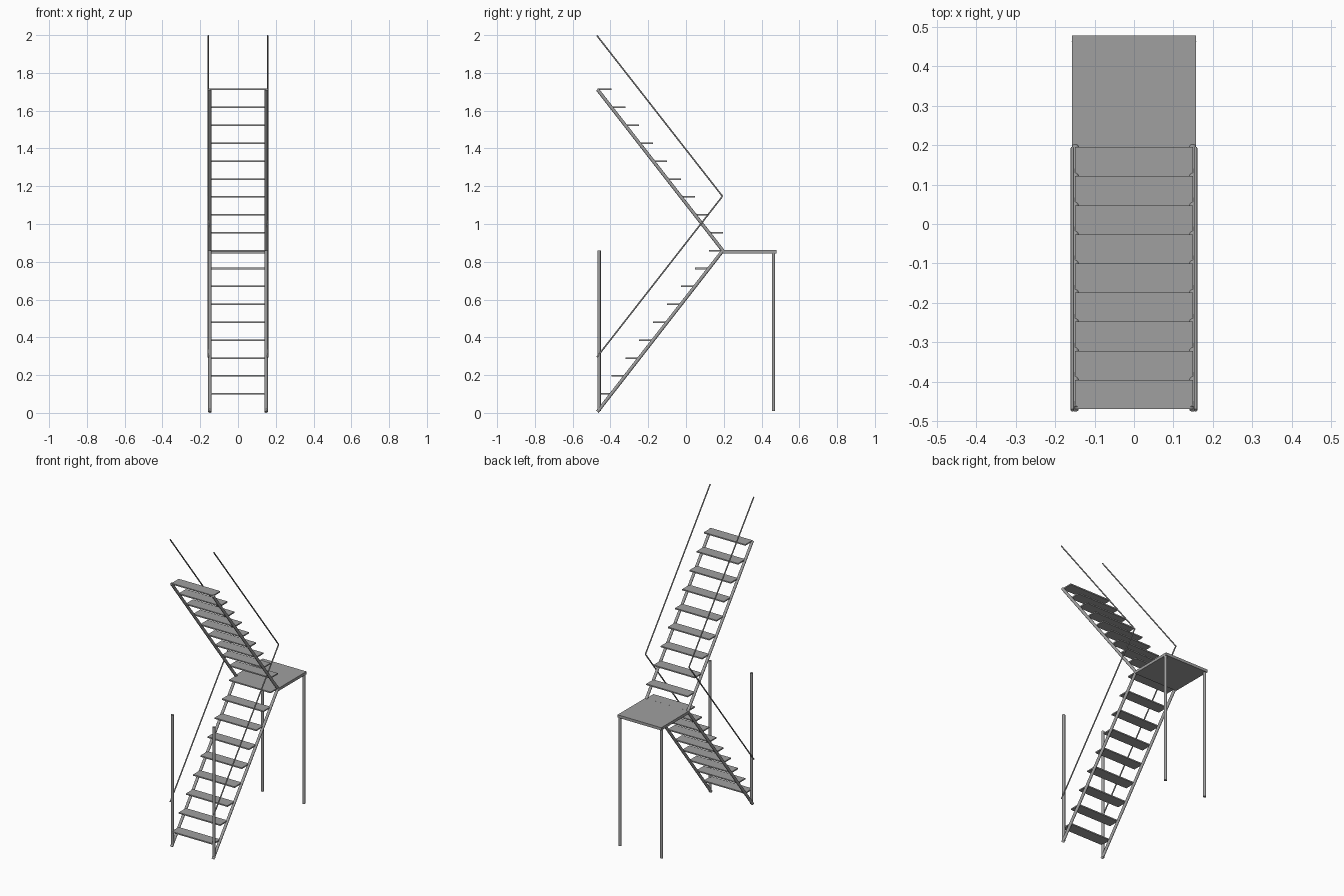
import bpy, math
from mathutils import Vector

if "Cube" in bpy.data.objects:
    bpy.data.objects.remove(bpy.data.objects["Cube"])

grey = bpy.data.materials.new("steel_grey")
grey.use_nodes = True
colour = (0.35, 0.35, 0.35, 1)
grey.diffuse_color = colour
grey.node_tree.nodes["Principled BSDF"].inputs["Base Color"].default_value = colour

STEPS, RISE, RUN = 9, 0.0948, 0.0738
FRONT, BACK = -0.469, 0.195      # ends of each flight along y
FLOOR, LANDING = 0.006, 0.859    # foot and head of the lower flight
TOP = LANDING + STEPS * RISE
PIPE_X, RAIL_X = 0.149, 0.1565


def pipe(name, a, b, radius, sides=16):
    """Capped round bar from a to b."""
    a, b = Vector(a), Vector(b)
    bpy.ops.mesh.primitive_cylinder_add(vertices=sides, radius=radius,
                                        depth=(b - a).length, location=(a + b) / 2)
    ob = bpy.context.object
    ob.name = name
    ob.rotation_euler = (b - a).to_track_quat('Z', 'Y').to_euler()
    ob.data.materials.append(grey)
    bpy.ops.object.shade_smooth_by_angle(angle=math.radians(40))


def slab(name, half_x, y0, y1, z0, z1):
    """Flat plate centred on x = 0."""
    bpy.ops.mesh.primitive_cube_add(size=1, location=(0, (y0 + y1) / 2, (z0 + z1) / 2))
    ob = bpy.context.object
    ob.name = name
    ob.scale = (2 * half_x, y1 - y0, z1 - z0)
    bpy.ops.object.transform_apply(location=False, rotation=False, scale=True)
    ob.data.materials.append(grey)


# Posts, stringers and handrails on both sides
for side, s in (("left", 1), ("right", -1)):
    x, r = s * PIPE_X, s * RAIL_X
    pipe(f"front_post_{side}", (x, -0.46, 0.01), (x, -0.46, LANDING), 0.009)
    pipe(f"back_post_{side}", (x, 0.463, 0.01), (x, 0.463, LANDING - 0.005), 0.009)
    pipe(f"lower_stringer_{side}", (x, FRONT, FLOOR), (x, BACK, LANDING), 0.009)
    pipe(f"upper_stringer_{side}", (x, BACK, LANDING), (x, FRONT, TOP), 0.009)
    pipe(f"lower_handrail_{side}", (r, -0.472, 0.295), (r, 0.193, 1.147), 0.004, 12)
    pipe(f"upper_handrail_{side}", (r, 0.193, 1.147), (r, -0.472, 1.998), 0.004, 12)

# Treads: the lower flight climbs to the back, the upper one returns to the front
for i in range(STEPS):
    z = FLOOR + (i + 1) * RISE
    y = FRONT + i * RUN
    slab(f"lower_tread_{i + 1}", PIPE_X, y, y + RUN, z - 0.004, z + 0.004)
    z = LANDING + (i + 1) * RISE
    y = BACK - (i + 1) * RUN
    slab(f"upper_tread_{i + 1}", PIPE_X, y, y + RUN, z - 0.004, z + 0.004)

# Landing between the flights
slab("landing", 0.157, BACK, 0.478, 0.845, 0.863)
